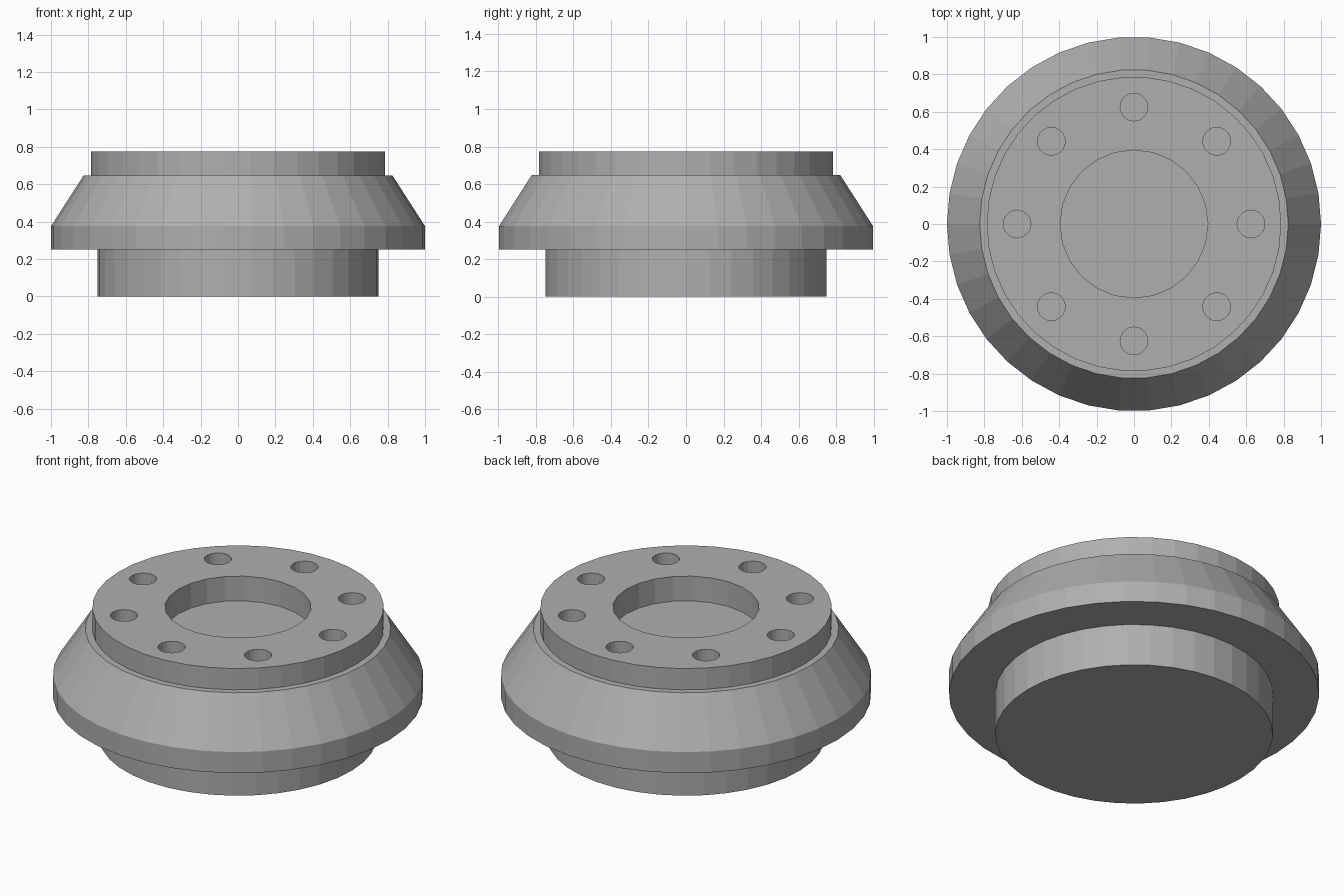
import bpy, bmesh, math
from mathutils import Matrix

if "Cube" in bpy.data.objects:
    bpy.data.objects.remove(bpy.data.objects["Cube"])

SIDES = 38
TOP = 0.775
FLOOR = 0.628   # floor height of the bore and bolt holes


def lathe(name, profile, sides):
    """Closed flat-shaded solid of revolution; profile is (radius, z) bottom to top."""
    bm = bmesh.new()
    rings = [[bm.verts.new((r * math.cos(2 * math.pi * i / sides),
                            r * math.sin(2 * math.pi * i / sides), z))
              for i in range(sides)] for r, z in profile]
    for a, b in zip(rings, rings[1:]):
        for i in range(sides):
            j = (i + 1) % sides
            bm.faces.new((a[i], a[j], b[j], b[i]))
    bm.faces.new(rings[0][::-1])
    bm.faces.new(rings[-1])
    mesh = bpy.data.meshes.new(name)
    bm.to_mesh(mesh)
    bm.free()
    obj = bpy.data.objects.new(name, mesh)
    bpy.context.collection.objects.link(obj)
    return obj


# Stepped hub: base plug, flange with sloped shoulder, raised top disc
hub = lathe("flanged_hub", [(0.75, 0), (0.75, 0.251), (1.0, 0.251), (1.0, 0.376),
                            (0.825, 0.648), (0.787, 0.648), (0.787, TOP)], SIDES)

# Cutter: central bore plus eight bolt holes in a ring
bm = bmesh.new()
depth = TOP + 0.1 - FLOOR


def add_pin(radius, x, y, segments):
    bmesh.ops.create_cone(bm, cap_ends=True, segments=segments,
                          radius1=radius, radius2=radius, depth=depth,
                          matrix=Matrix.Translation((x, y, FLOOR + depth / 2)))


add_pin(0.395, 0, 0, 24)
for k in range(8):
    a = k * math.pi / 4
    add_pin(0.074, 0.625 * math.cos(a), 0.625 * math.sin(a), 20)
mesh = bpy.data.meshes.new("hole_cutter")
bm.to_mesh(mesh)
bm.free()
cutter = bpy.data.objects.new("hole_cutter", mesh)
bpy.context.collection.objects.link(cutter)
cutter.hide_render = True

# Cut the holes, then remove the helper
mod = hub.modifiers.new("holes", 'BOOLEAN')
mod.operation = 'DIFFERENCE'
mod.solver = 'EXACT'
mod.object = cutter
bpy.context.view_layer.objects.active = hub
hub.select_set(True)
bpy.ops.object.modifier_apply(modifier=mod.name)
bpy.data.objects.remove(cutter)

# Darker grey finish
grey = bpy.data.materials.new("dark_grey")
grey.diffuse_color = (0.43, 0.43, 0.43, 1)
grey.use_nodes = True
grey.node_tree.nodes["Principled BSDF"].inputs["Base Color"].default_value = grey.diffuse_color
hub.data.materials.clear()
hub.data.materials.append(grey)
